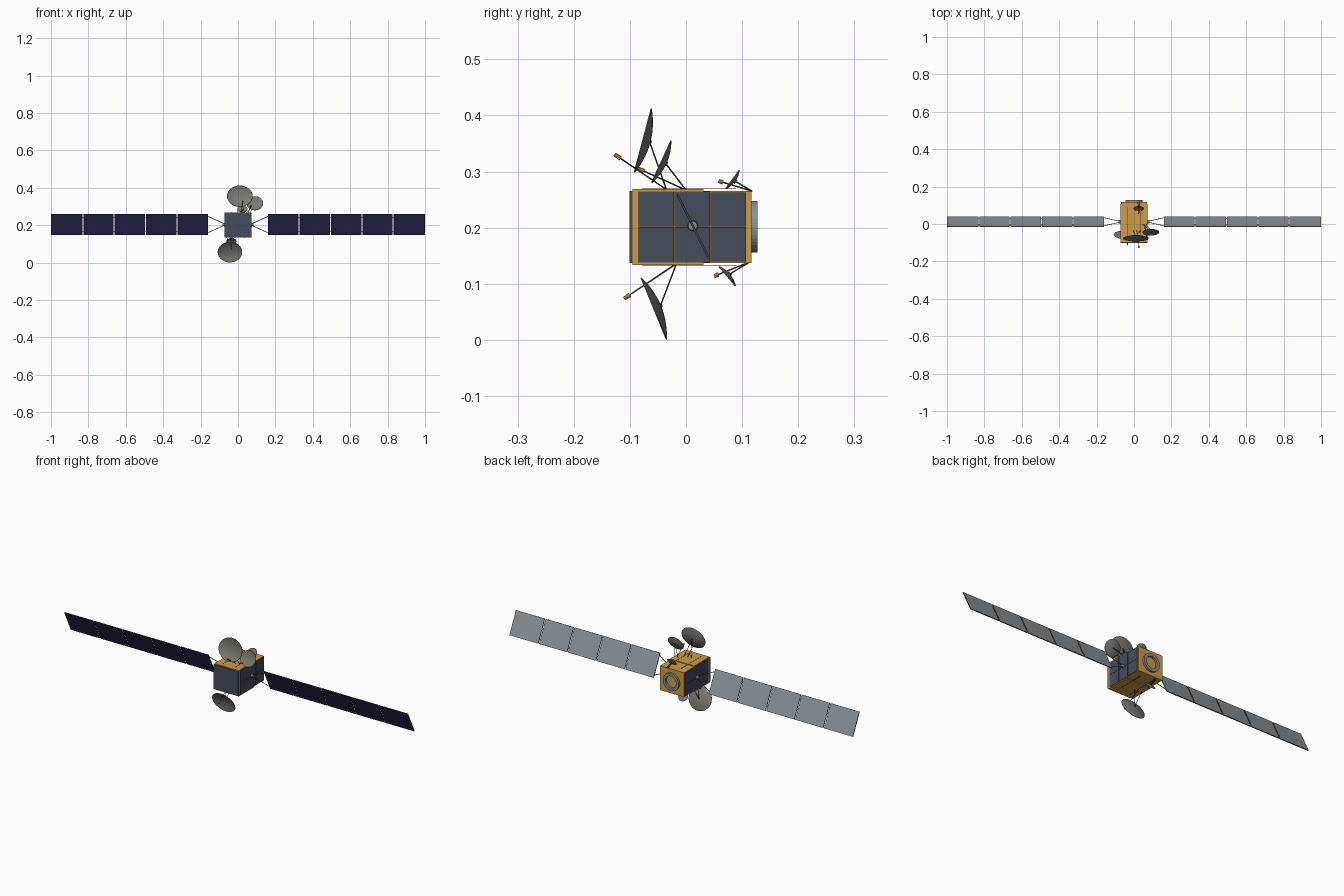
import bpy, bmesh, math
from mathutils import Vector, Matrix

cube = bpy.data.objects.get("Cube")
if cube:
    bpy.data.objects.remove(cube, do_unlink=True)


def material(name, r, g, b):
    m = bpy.data.materials.new(name)
    m.use_nodes = True
    m.diffuse_color = (r, g, b, 1)
    m.node_tree.nodes["Principled BSDF"].inputs["Base Color"].default_value = (r, g, b, 1)
    return m


GOLD = material("gold foil", 0.64, 0.33, 0.06)
SLATE = material("slate radiator", 0.06, 0.075, 0.105)
NAVY = material("navy solar cells", 0.022, 0.022, 0.085)
GREY = material("grey backing", 0.25, 0.285, 0.315)
DARK = material("dark metal", 0.055, 0.055, 0.057)
MESH = material("taupe mesh", 0.2, 0.185, 0.165)


def finish(name, bm, mats):
    me = bpy.data.meshes.new(name)
    bm.to_mesh(me)
    bm.free()
    for m in mats:
        me.materials.append(m)
    ob = bpy.data.objects.new(name, me)
    bpy.context.collection.objects.link(ob)
    return ob


def box(name, centre, size, *mats, tilt=0, rule=None):
    bm = bmesh.new()
    bmesh.ops.create_cube(bm, size=1)
    bm.normal_update()
    if rule:
        for f in bm.faces:
            f.material_index = rule(f.normal)
    bmesh.ops.scale(bm, vec=size, verts=bm.verts)
    bm.transform(Matrix.Translation(centre) @ Matrix.Rotation(tilt, 4, 'X'))
    return finish(name, bm, mats)


def bar(name, a, b, r, mat, r2=None, sides=8):
    a, b = Vector(a), Vector(b)
    d = b - a
    bm = bmesh.new()
    bmesh.ops.create_cone(bm, cap_ends=True, segments=sides, radius1=r,
                          radius2=r if r2 is None else r2, depth=d.length)
    turn = Vector((0, 0, 1)).rotation_difference(d).to_matrix().to_4x4()
    bm.transform(Matrix.Translation((a + b) / 2) @ turn)
    return finish(name, bm, [mat])


def lathe(name, profile, z, mat, sides=40):
    # revolve (radius, y) points around the front-back axis
    bm = bmesh.new()
    rings = []
    for r, y in profile:
        rings.append([bm.verts.new((r * math.cos(t), y, z + r * math.sin(t)))
                      for t in (2 * math.pi * j / sides for j in range(sides))])
    for p, q in zip(rings, rings[1:] + rings[:1]):
        for j in range(sides):
            k = (j + 1) % sides
            bm.faces.new((p[j], p[k], q[k], q[j]))
    bmesh.ops.recalc_face_normals(bm, faces=bm.faces)
    return finish(name, bm, [mat])


def dish(name, x, rx, top, bottom, depth, feed, base, spread):
    # shallow faceted bowl between two rim points, with feed, boom and legs
    top, bottom, feed, base = (Vector(p) for p in (
        (x, *top), (x, *bottom), feed, base))
    mid, v, u = (top + bottom) / 2, (top - bottom) / 2, Vector((rx, 0, 0))
    n = u.cross(v).normalized()
    bm = bmesh.new()
    rings, sides = 7, 32
    hub = bm.verts.new(mid - n * depth)
    grid = []
    for i in range(1, rings + 1):
        s = i / rings
        grid.append([bm.verts.new(mid + s * (u * math.cos(t) + v * math.sin(t))
                                  - n * depth * (1 - s * s))
                     for t in (2 * math.pi * j / sides for j in range(sides))])
    for j in range(sides):
        k = (j + 1) % sides
        bm.faces.new((hub, grid[0][j], grid[0][k]))
        for i in range(rings - 1):
            bm.faces.new((grid[i][j], grid[i + 1][j], grid[i + 1][k], grid[i][k]))
    ob = finish(name + "_reflector", bm, [MESH])
    solid = ob.modifiers.new("Thickness", 'SOLIDIFY')
    solid.thickness = 0.002
    solid.offset = -1
    # legs behind the reflector
    back = mid - n * (depth + 0.001)
    bar(name + "_hub", back, back - n * 0.003, 0.004, DARK)
    for s in (-1, 1):
        bar(name + "_leg", base + Vector((s * spread, 0, 0)), back, 0.0013, DARK)
    # boom with feed horn pointing at the bowl
    bar(name + "_boom", base, feed, 0.0013, DARK)
    aim = (feed - base).normalized() * (0.003 + 0.05 * rx)
    bar(name + "_feed", feed - aim, feed + aim, 0.0042, GOLD, 0.0034)


# Body
ZC = 0.2013
box("body", (0, 0.0107, ZC), (0.14, 0.2114, 0.128), GOLD)
box("front_radiator", (0, -0.098, ZC), (0.142, 0.006, 0.128), SLATE)
for s, side in ((1, "left"), (-1, "right")):
    for c in range(3):
        for r in (-1, 1):
            high = 0.0625 if c < 2 else 0.061
            box(f"{side}_radiator", (s * 0.0715, -0.053 + c * 0.064, ZC + r * (high / 2 + 0.0005)),
                (0.003, 0.063, high), SLATE)
# Raised deck plates and rails, top and bottom
for s, end in ((1, "top"), (-1, "bottom")):
    box(end + "_deck", (0, -0.032, ZC + s * 0.0655), (0.142, 0.127, 0.005), GOLD)
    for x in (-0.035, 0.035):
        box(end + "_rail", (x, 0.006, ZC + s * 0.068), (0.003, 0.168, 0.001), DARK)

# Adapter ring at the back
lathe("adapter_ring", [(0.046, 0.115), (0.046, 0.127), (0.031, 0.127), (0.031, 0.115)], ZC, GREY)

# Solar wings
HUB = Vector((0, 0.012, 0.2035))
TILT, WIDTH = 0.457, 0.124
across = Vector((0, -math.sin(TILT), math.cos(TILT)))
faces = Vector((0, -math.cos(TILT), -math.sin(TILT)))


def wing_rule(nrm):
    return 0 if nrm.y < -0.5 else 1 if nrm.y > 0.5 else 2


for s, side in ((1, "left"), (-1, "right")):
    out = Vector((s, 0, 0))
    bar(side + "_wing_hub", HUB + out * 0.07, HUB + out * 0.082, 0.01, GREY, 0.008, 16)
    for e in (-1, 1):
        bar(side + "_yoke", HUB + out * 0.078 + across * e * 0.007,
            HUB + out * 0.163 + across * e * 0.05, 0.0017, DARK)
    bar(side + "_yoke_crossbar", HUB + out * 0.161 - across * 0.05,
        HUB + out * 0.161 + across * 0.05, 0.0015, DARK)
    step = (1 - 0.161) / 5
    for i in range(5):
        gap = 0.005 if i < 4 else 0
        centre = HUB + out * (0.161 + step * (i + 0.5) - gap / 2)
        box(f"{side}_solar_panel", centre, (step - gap, 0.004, WIDTH),
            NAVY, GREY, DARK, tilt=TILT, rule=wing_rule)
        if i:
            for e in (-1, 1):
                joint = HUB + out * (0.161 + step * i - 0.0025) + across * e * 0.04
                box(f"{side}_hinge", joint - faces * 0.001, (0.008, 0.003, 0.003), DARK, tilt=TILT)

# Dishes
dish("upper_large_dish", 0.01, 0.068, (-0.063, 0.412), (-0.093, 0.299), 0.013,
     (0.025, -0.122, 0.327), (0.015, -0.035, 0.268), 0.02)
dish("upper_small_dish", 0.09, 0.044, (-0.028, 0.355), (-0.062, 0.281), 0.009,
     (0.07, -0.08, 0.303), (0.055, 0.0, 0.267), 0.01)
dish("lower_large_dish", -0.043, 0.065, (-0.081, 0.11), (-0.036, 0.001), 0.013,
     (-0.035, -0.105, 0.077), (-0.04, -0.017, 0.136), 0.02)
dish("rear_upper_dish", 0.025, 0.026, (0.094, 0.303), (0.07, 0.27), 0.005,
     (0.025, 0.062, 0.282), (0.025, 0.118, 0.265), 0.006)
dish("rear_lower_dish", -0.035, 0.026, (0.058, 0.13), (0.087, 0.096), 0.005,
     (-0.035, 0.054, 0.115), (-0.035, 0.114, 0.139), 0.006)
